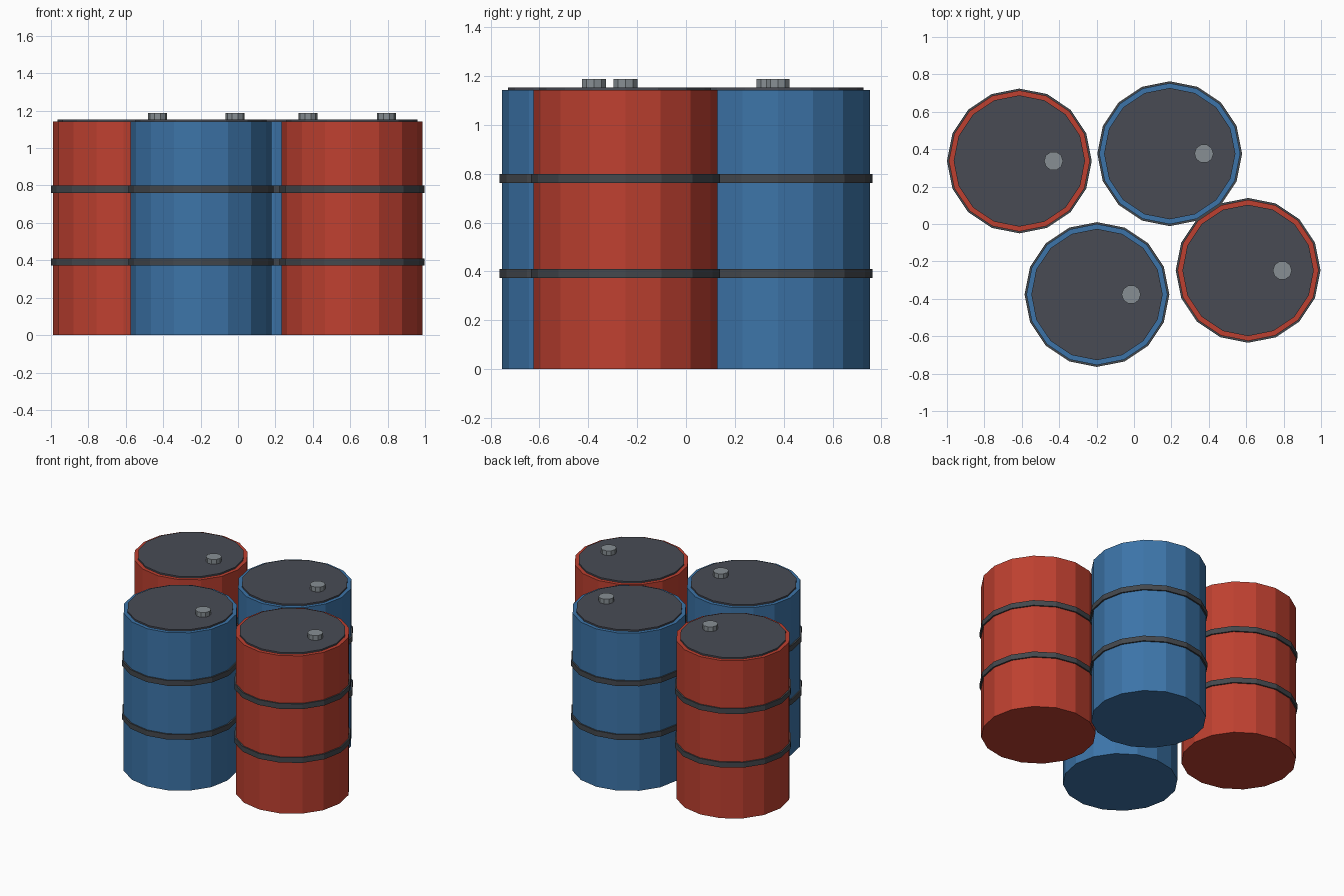
import bpy
import math

if "Cube" in bpy.data.objects:
    bpy.data.objects.remove(bpy.data.objects["Cube"])


def material(name, r, g, b):
    """Flat colour given as sRGB 0-255, stored as linear."""
    def lin(c):
        c /= 255
        return c / 12.92 if c <= 0.04045 else ((c + 0.055) / 1.055) ** 2.4
    m = bpy.data.materials.new(name)
    m.diffuse_color = (lin(r), lin(g), lin(b), 1)
    m.use_nodes = True
    m.node_tree.nodes["Principled BSDF"].inputs["Base Color"].default_value = m.diffuse_color
    return m


RED = material("red paint", 190, 64, 48)
BLUE = material("blue paint", 60, 116, 168)
LID = material("dark grey lid", 72, 75, 84)
BAND = material("dark grey band", 68, 72, 77)
CAP = material("light grey metal", 135, 143, 148)


def cylinder(name, x, y, z0, z1, radius, sides, mat, turn=0.0):
    bpy.ops.mesh.primitive_cylinder_add(
        vertices=sides, radius=radius, depth=z1 - z0,
        location=(x, y, (z0 + z1) / 2), rotation=(0, 0, turn))
    ob = bpy.context.object
    ob.name = name
    ob.data.materials.append(mat)
    return ob


HEIGHT = 1.142
LID_TOP = 1.153


def drum(name, x, y, paint):
    # Painted barrel
    cylinder(name + "_body", x, y, 0, HEIGHT, 0.377, 16, paint)
    # Two raised hoops
    for label, z in (("lower", 0.391), ("upper", 0.780)):
        cylinder(f"{name}_{label}_band", x, y, z - 0.019, z + 0.019,
                 0.387, 16, BAND)
    # Thin lid disc, leaving a painted rim
    cylinder(name + "_lid", x, y, HEIGHT - 0.02, LID_TOP, 0.351, 16, LID)
    # Filler cap near the edge
    cylinder(name + "_cap", x + 0.183, y, LID_TOP - 0.01, 1.187,
             0.051, 10, CAP, math.pi / 2)


drum("left_drum", -0.613, 0.337, RED)
drum("back_drum", 0.191, 0.376, BLUE)
drum("front_drum", -0.198, -0.377, BLUE)
drum("right_drum", 0.610, -0.248, RED)
